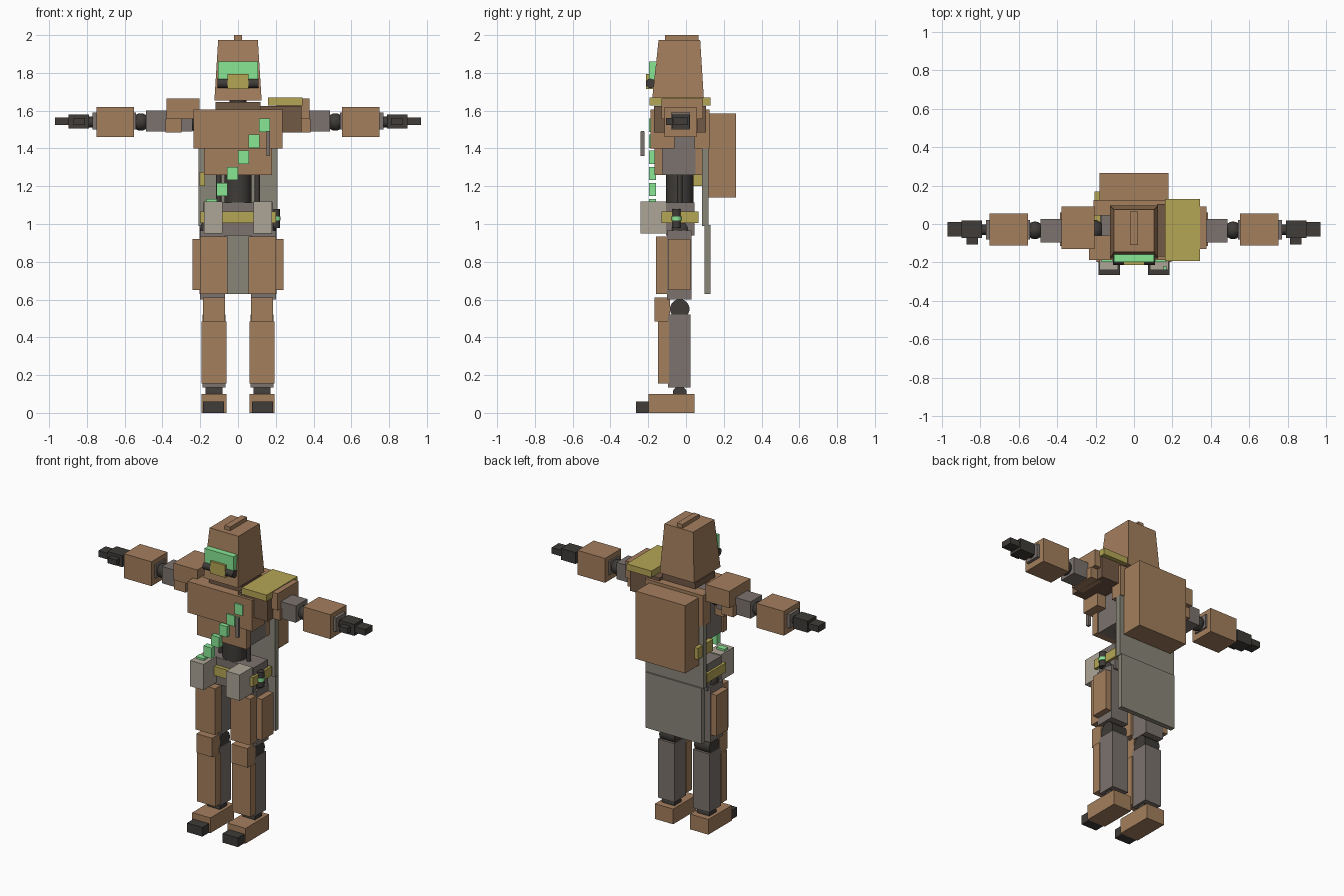
import bpy, bmesh, math
from mathutils import Matrix, Vector

if "Cube" in bpy.data.objects:
    bpy.data.objects.remove(bpy.data.objects["Cube"])


def mat(name, r, g, b):
    m = bpy.data.materials.new(name)
    m.diffuse_color = (r, g, b, 1)
    m.use_nodes = True
    m.node_tree.nodes["Principled BSDF"].inputs["Base Color"].default_value = m.diffuse_color
    return m


BROWN = mat("brown", 0.37, 0.21, 0.11)
DARKBROWN = mat("dark_brown", 0.17, 0.10, 0.06)
GREY = mat("warm_grey", 0.20, 0.17, 0.155)
DARK = mat("dark", 0.05, 0.045, 0.04)
CLOTH = mat("cloth", 0.25, 0.24, 0.19)
POUCH = mat("pouch", 0.42, 0.38, 0.31)
GOLD = mat("gold", 0.46, 0.38, 0.09)
GREEN = mat("green", 0.25, 0.8, 0.30)


def add(name, bm, material):
    bmesh.ops.recalc_face_normals(bm, faces=bm.faces)
    me = bpy.data.meshes.new(name)
    bm.to_mesh(me)
    bm.free()
    me.materials.append(material)
    ob = bpy.data.objects.new(name, me)
    bpy.context.collection.objects.link(ob)
    return ob


def box(name, x, y, z, material, top=None):
    """Box from ranges; top gives the (x, y) ranges of a tapered upper face."""
    bm = bmesh.new()
    tx, ty = top or (x, y)
    rings = []
    for (xa, xb), (ya, yb), h in ((x, y, z[0]), (tx, ty, z[1])):
        rings.append([bm.verts.new((a, b, h)) for a, b in
                      ((xa, ya), (xb, ya), (xb, yb), (xa, yb))])
    lo, hi = rings
    bm.faces.new(lo)
    bm.faces.new(hi)
    for i in range(4):
        j = (i + 1) % 4
        bm.faces.new((lo[i], lo[j], hi[j], hi[i]))
    return add(name, bm, material)


def pair(name, x, y, z, material):
    for side, s in (("left", 1), ("right", -1)):
        box(f"{side}_{name}", sorted((s * x[0], s * x[1])), y, z, material)


def rod(name, centre, r, length, axis, material):
    bm = bmesh.new()
    rot = Vector((0, 0, 1)).rotation_difference(Vector(axis)).to_matrix().to_4x4()
    bmesh.ops.create_cone(bm, cap_ends=True, segments=20, radius1=r, radius2=r,
                          depth=length, matrix=Matrix.Translation(centre) @ rot)
    for f in bm.faces:
        f.smooth = len(f.verts) == 4
    for e in bm.edges:
        e.smooth = all(f.smooth for f in e.link_faces)
    return add(name, bm, material)


def ball(name, centre, r, material):
    bm = bmesh.new()
    bmesh.ops.create_uvsphere(bm, u_segments=18, v_segments=12, radius=r,
                              matrix=Matrix.Translation(centre))
    for f in bm.faces:
        f.smooth = True
    return add(name, bm, material)


X, Y, Z = (1, 0, 0), (0, 1, 0), (0, 0, 1)

# Head
box("helmet", (-.125, .125), (-.18, .095), (1.655, 1.975), BROWN,
    ((-.105, .105), (-.145, .075)))
box("helmet_crest", (-.02, .02), (-.11, .065), (1.97, 2.0), BROWN)
box("visor", (-.105, .105), (-.197, -.15), (1.765, 1.86), GREEN)
box("breather", (-.055, .055), (-.212, -.15), (1.715, 1.795), GOLD)
for s in (-1, 1):
    rod("breather_tube", (s * .082, -.188, 1.745), .025, .055, X, DARK)
rod("neck", (0, -.03, 1.62), .045, .1, Z, DARK)
box("collar", (-.12, .12), (-.13, .075), (1.605, 1.645), DARKBROWN)

# Torso
box("chest_core", (-.17, .17), (-.13, .05), (1.26, 1.585), GREY)
box("chest_plate", (-.235, .235), (-.188, -.06), (1.40, 1.605), BROWN)
box("lower_chest_plate", (-.18, .18), (-.168, -.125), (1.26, 1.40), BROWN)
box("back_plate", (-.21, .21), (.045, .125), (1.40, 1.605), BROWN)
box("lower_back_plate", (-.17, .17), (.045, .085), (1.26, 1.40), BROWN)
box("backpack", (-.18, .18), (.12, .265), (1.14, 1.585), BROWN)
box("upper_cape", (-.21, .21), (.085, .12), (.99, 1.40), CLOTH)
box("lower_cape", (-.205, .205), (.098, .13), (.63, .995), CLOTH)
box("side_tag", (-.205, -.175), (.01, .17), (1.20, 1.275), GOLD)
rod("spine", (0, -.033, 1.19), .072, .16, Z, DARK)
for s in (-1, 1):
    rod("waist_piston", (s * .102, -.033, 1.19), .014, .16, Z, DARK)

# Bandolier and chest blade
for i in range(6):
    x, z = .14 - .056 * i, 1.523 - .085 * i
    box("bandolier_cell", (x - .029, x + .029), (-.197, -.158),
        (z - .035, z + .035), GREEN)
box("chest_blade", (.15, .17), (-.24, -.22), (1.36, 1.49), GREY)
rod("blade_tip", (.16, -.23, 1.485), .008, .014, Z, GREEN)

# Hips and belt
box("pelvis", (-.185, .185), (-.105, .045), (.94, 1.115), GREY)
box("belt", (-.2, .2), (-.13, .065), (1.005, 1.065), GOLD)
pair("pouch", (.082, .18), (-.24, -.105), (.95, 1.12), POUCH)
rod("belt_canister", (.2, -.05, 1.03), .022, .10, Z, DARK)
rod("canister_band", (.2, -.05, 1.03), .026, .022, Z, GREEN)

# Legs
for s in (-1, 1):
    ball("hip_joint", (s * .137, -.033, .97), .065, DARK)
    rod("knee_joint", (s * .127, -.033, .55), .052, .11, X, DARK)
    rod("ankle_joint", (s * .127, -.033, .105), .037, .09, X, DARK)
pair("thigh", (.07, .2), (-.1, .03), (.60, .965), GREY)
pair("thigh_front_armor", (.055, .2), (-.158, -.095), (.63, .935), BROWN)
pair("thigh_side_armor", (.195, .24), (-.095, .025), (.65, .92), BROWN)
pair("knee_pad", (.07, .185), (-.168, -.085), (.485, .61), BROWN)
pair("shin", (.067, .187), (-.095, .025), (.135, .52), GREY)
pair("shin_armor", (.06, .194), (-.148, -.09), (.155, .485), BROWN)
pair("foot", (.062, .194), (-.198, .045), (0, .10), BROWN)
pair("toe", (.073, .185), (-.265, -.195), (0, .06), DARK)

# Arms
for s in (-1, 1):
    ball("shoulder_joint", (s * .21, -.033, 1.54), .055, DARK)
    ball("elbow_joint", (s * .515, -.033, 1.54), .046, DARK)
pair("upper_arm", (.24, .487), (-.095, .025), (1.49, 1.60), GREY)
pair("shoulder_pad", (.205, .378), (-.13, .09), (1.555, 1.665), BROWN)
pair("shoulder_pad_edge", (.30, .385), (-.115, .06), (1.485, 1.555), BROWN)
box("shoulder_mount", (.12, .335), (-.17, .105), (1.485, 1.625), DARKBROWN)
box("shoulder_plate", (.16, .342), (-.192, .13), (1.628, 1.67), GOLD)
pair("forearm", (.54, .77), (-.08, .02), (1.50, 1.59), GREY)
pair("forearm_armor", (.55, .75), (-.113, .055), (1.46, 1.62), BROWN)
rod("wrists", (.78, -.03, 1.54), .028, .05, X, DARK)
rod("wrist", (-.78, -.03, 1.54), .028, .05, X, DARK)
pair("palm", (.79, .897), (-.073, .018), (1.505, 1.58), DARK)
pair("fingers", (.89, .97), (-.065, .01), (1.523, 1.563), DARK)
pair("thumb", (.81, .87), (-.107, -.07), (1.523, 1.56), DARK)
